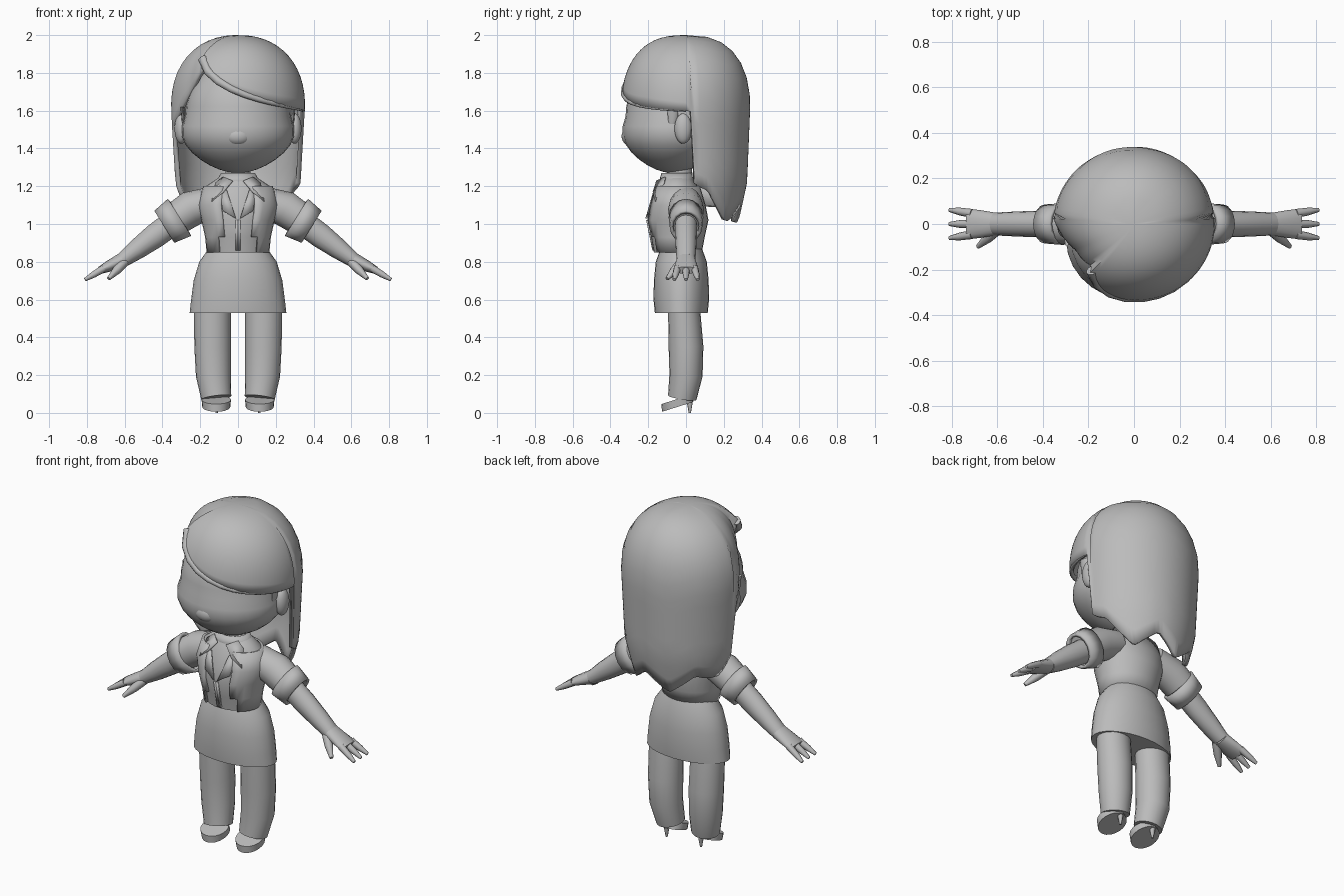
import bpy, bmesh
from math import sin, cos, acos, exp, pi, radians, sqrt
from mathutils import Vector

cube = bpy.data.objects.get("Cube")
if cube:
    bpy.data.objects.remove(cube, do_unlink=True)

GREY = (0.5, 0.5, 0.5, 1)
grey = bpy.data.materials.new("plain grey")
grey.use_nodes = True
grey.diffuse_color = GREY
grey.node_tree.nodes["Principled BSDF"].inputs["Base Color"].default_value = GREY


def finish(name, bm, thick=0, outward=True):
    """Turn a bmesh into a smooth shaded object, with optional thickness."""
    if outward:
        bmesh.ops.recalc_face_normals(bm, faces=bm.faces)
    mesh = bpy.data.meshes.new(name)
    bm.to_mesh(mesh)
    bm.free()
    ob = bpy.data.objects.new(name, mesh)
    bpy.context.collection.objects.link(ob)
    mesh.materials.append(grey)
    bpy.ops.object.select_all(action="DESELECT")
    ob.select_set(True)
    bpy.context.view_layer.objects.active = ob
    if thick:
        shell = ob.modifiers.new("thickness", "SOLIDIFY")
        shell.thickness = thick
        shell.offset = -1
    bpy.ops.object.shade_smooth_by_angle(angle=radians(50))


def tube(name, path, radii, depths=None, side=1, count=16, thick=0, keep=None):
    """Skin elliptical rings set square to a path; thick tubes stay open."""
    path = [Vector(p) for p in path]
    depths = depths or radii
    last = len(path) - 1
    bm = bmesh.new()
    loops = []
    for i, (centre, radius, depth) in enumerate(zip(path, radii, depths)):
        along = (path[min(i + 1, last)] - path[max(i - 1, 0)]).normalized()
        axis = Vector((0, 1, 0))
        deep = (axis - along * axis.dot(along)).normalized()
        wide = deep.cross(along)
        loop = []
        for k in range(count):
            turn = 2 * pi * k / count
            p = centre + wide * radius * cos(turn) + deep * depth * sin(turn)
            loop.append(bm.verts.new((p.x * side, p.y, p.z)))
        loops.append(loop)
    for upper, lower in zip(loops, loops[1:]):
        for k in range(count):
            nxt = (k + 1) % count
            bm.faces.new((upper[k], upper[nxt], lower[nxt], lower[k]))
    if not thick:
        bm.faces.new(loops[0])
        bm.faces.new(loops[-1])
    if keep:
        gone = [f for f in bm.faces if not keep(f.calc_center_median())]
        bmesh.ops.delete(bm, geom=gone, context="FACES")
    finish(name, bm, thick)


def ball(name, centre, size, swell=0):
    """Ellipsoid; swell fills out its lower half."""
    bm = bmesh.new()
    bmesh.ops.create_uvsphere(bm, u_segments=28, v_segments=18, radius=1)
    for v in bm.verts:
        full = 1 + swell * sin(pi * max(-v.co.z, 0))
        v.co = Vector((v.co.x * full * size[0], v.co.y * full * size[1], v.co.z * size[2])) + Vector(centre)
    finish(name, bm)


# Head, nose and neck
ball("head", (0, -0.07, 1.57), (0.28, 0.25, 0.3), swell=0.15)
ball("nose", (0, -0.295, 1.465), (0.07, 0.046, 0.05))
tube("neck", [(0, -0.02, 1.1), (0, -0.04, 1.35)], [0.07, 0.065])

# Torso profile as height, half width and half depth
CHEST_Y = -0.05
PROFILE = [(0.85, 0.152, 0.12), (0.93, 0.16, 0.135), (1.02, 0.18, 0.155),
           (1.1, 0.2, 0.14), (1.2, 0.17, 0.11), (1.26, 0.08, 0.07)]


def torso(name, rows, grow=0, **options):
    tube(name, [(0, CHEST_Y, z) for z, w, d in rows], [w + grow for z, w, d in rows],
         [d + grow for z, w, d in rows], count=28, **options)


def chest_front(x, z):
    """How far forward the torso reaches at a point seen from the front."""
    for (low, w0, d0), (high, w1, d1) in zip(PROFILE, PROFILE[1:]):
        if low <= z <= high:
            t = (z - low) / (high - low)
            width, depth = w0 + (w1 - w0) * t, d0 + (d1 - d0) * t
            return CHEST_Y - depth * sqrt(max(0, 1 - (x / width) ** 2))


def plate(name, outline, side, lift):
    """Thin cloth piece lying on the chest."""
    bm = bmesh.new()
    bm.faces.new([bm.verts.new((x * side, chest_front(x, z) - lift, z)) for x, z in outline])
    finish(name, bm, thick=0.008)


# Shirt, open vest, collar and skirt
torso("shirt", PROFILE)
torso("vest", PROFILE[:-1], grow=0.014, thick=0.02, keep=lambda p: p.y > CHEST_Y or abs(p.x) > 0.09)
torso("collar_stand", [(1.2, 0.13, 0.1), (1.27, 0.09, 0.08)], thick=0.012)
SKIRT = [(0.87, 0.155, 0.11), (0.8, 0.205, 0.135), (0.7, 0.235, 0.145), (0.6, 0.248, 0.147), (0.53, 0.256, 0.14)]
tube("skirt", [(0, -0.025, z) for z, w, d in SKIRT], [w for z, w, d in SKIRT], [d for z, w, d in SKIRT], count=28)

shoulder = Vector((0.13, 0, 1.12))
sleeve_end = Vector((0.37, 0, 1))
upper_arm = Vector((0.3, 0, 1.04))
wrist = Vector((0.61, 0, 0.81))
knuckles = Vector((0.73, 0, 0.755))
fingertips = Vector((0.81, 0, 0.705))
thumb_tip = Vector((0.685, -0.1, 0.71))
ankle = Vector((0.115, -0.02, 0.08))

for side, word in ((1, "left_"), (-1, "right_")):
    # Collar flap, lapel and half of the shirt placket
    plate(word + "collar", [(0.03, 1.23), (0.08, 1.25), (0.12, 1.22), (0.14, 1.12), (0.08, 1.17)], side, 0.02)
    plate(word + "lapel", [(0.06, 1.18), (0.012, 1.03), (0.08, 1.07), (0.1, 1.17)], side, 0.012)
    plate(word + "placket", [(0, 0.86), (0.014, 0.86), (0.014, 1.02), (0, 1.02)], side, 0.006)

    # Sleeve with a turned-up cuff
    puff = shoulder.lerp(sleeve_end, 0.5) + Vector((0, 0, 0.02))
    tube(word + "sleeve", [shoulder, puff, sleeve_end], [0.08, 0.095, 0.085], side=side)
    tube(word + "cuff", [(0.31, 0, 1.035), (0.39, 0, 0.985)], [0.116, 0.1], [0.092, 0.086],
         side=side, thick=0.018)

    # Arm and palm
    tube(word + "arm", [upper_arm, upper_arm.lerp(wrist, 0.45), upper_arm.lerp(wrist, 0.75), wrist],
         [0.068, 0.065, 0.054, 0.04], [0.06, 0.058, 0.054, 0.05], side=side)
    tube(word + "palm", [wrist, wrist.lerp(knuckles, 0.6), knuckles],
         [0.04, 0.03, 0.02], [0.05, 0.062, 0.066], side=side)

    # Three fingers and a thumb
    for finger, spread in (("front", -1), ("middle", 0), ("back", 1)):
        base = knuckles + Vector((-0.02, 0.046 * spread, 0.01))
        tip = fingertips + Vector((0, 0.062 * spread, 0))
        tube(word + finger + "_finger", [base, base.lerp(tip, 0.55), tip], [0.02, 0.017, 0.009], side=side, count=8)
    root = wrist + Vector((-0.01, -0.025, -0.01))
    tube(word + "thumb", [root, root.lerp(thumb_tip, 0.5), thumb_tip], [0.025, 0.023, 0.01], side=side, count=8)

    # Leg, raised shoe and thin heel
    tube(word + "leg", [(0.136, -0.01, 0.545), (0.134, 0, 0.35), (0.13, 0, 0.2), ankle],
         [0.098, 0.097, 0.093, 0.08], [0.085, 0.092, 0.088, 0.076], side=side, count=20)
    tube(word + "shoe", [ankle + Vector((0, -0.036, -0.01)), ankle + Vector((0, -0.024, -0.048))],
         [0.078, 0.074], [0.078, 0.087], side=side, count=20)
    tube(word + "heel", [(0.113, 0.02, 0.07), (0.113, 0.02, 0)], [0.018, 0.006], side=side, count=8)

    # Ear with a thin lock of hair before it
    ball(word + "ear", (0.3 * side, -0.015, 1.505), (0.036, 0.046, 0.08))
    tube(word + "ear_lock", [(0.295, -0.07, 1.62), (0.29, -0.07, 1.55), (0.285, -0.08, 1.5)],
         [0.01, 0.008, 0.002], [0.03, 0.025, 0.002], side=side, count=8)

# Hair: one sheet falling from the crown; angles run from the front round by the left
CROWN, MIDDLE = 2.0, 1.62
RISE = CROWN - MIDDLE
PARTING, LEFT_EAR, RIGHT_EAR, STEP = -42, 97, 266, 4
BOX = 0.9
ROWS = 14


def hair_edge(angle):
    """Height of the lower edge and fullness of the hair."""
    if angle < LEFT_EAR:
        return 1.58 + 0.12 * exp(-angle / 47), 1 + 0.07 * exp((PARTING - angle) / 20)
    if angle < RIGHT_EAR:
        zigzag = abs((angle / 28) % 2 - 1)
        return 1.0 + 0.1 * zigzag + 0.15 * ((angle - 180) / 80) ** 4, 1
    sweep = angle - RIGHT_EAR
    return 1.5 + 0.0065 * sweep, 1 - 0.22 * min(1, sweep / 30)


def hair_point(angle, travel, full):
    """Point on the hair: travel 0 is the crown, 1 the widest level, more hangs below."""
    if travel <= 1:
        out, z = sin(travel * pi / 2) ** BOX, MIDDLE + RISE * max(cos(travel * pi / 2), 0) ** BOX
    else:
        drop = (travel - 1) / 2
        z = MIDDLE - drop
        out = 1 - 0.14 * drop - 0.6 * max(0, 1.22 - z)
    full = 1 + (full - 1) * min(travel, 1)
    deep = out ** 0.85
    return Vector((0.355 * out * full * sin(radians(angle)), -0.34 * deep * full * cos(radians(angle)), z))


def hair_end(z):
    if z < MIDDLE:
        return 1 + (MIDDLE - z) * 2
    return acos(((z - MIDDLE) / RISE) ** (1 / BOX)) * 2 / pi


bm = bmesh.new()
crown = bm.verts.new((-0.02, 0, CROWN))
grid = []
for angle in range(PARTING, PARTING + 360, STEP):
    low, full = hair_edge(angle)
    grid.append([bm.verts.new(hair_point(angle, hair_end(low) * (row + 1) / ROWS, full)) for row in range(ROWS)])
for here, there in zip(grid, grid[1:] + grid[:1]):
    bm.faces.new((crown, here[0], there[0]))
    for row in range(ROWS - 1):
        bm.faces.new((here[row], here[row + 1], there[row + 1], there[row]))
finish("hair", bm, thick=0.025, outward=False)

# Rolled lower edge of the fringe, thinning away from the parting
roll = range(PARTING, LEFT_EAR, 12)
tube("fringe_roll", [hair_point(a, hair_end(hair_edge(a)[0]), 0.97) for a in roll],
     [0.026 - 0.002 * i for i in range(len(roll))], count=10)
